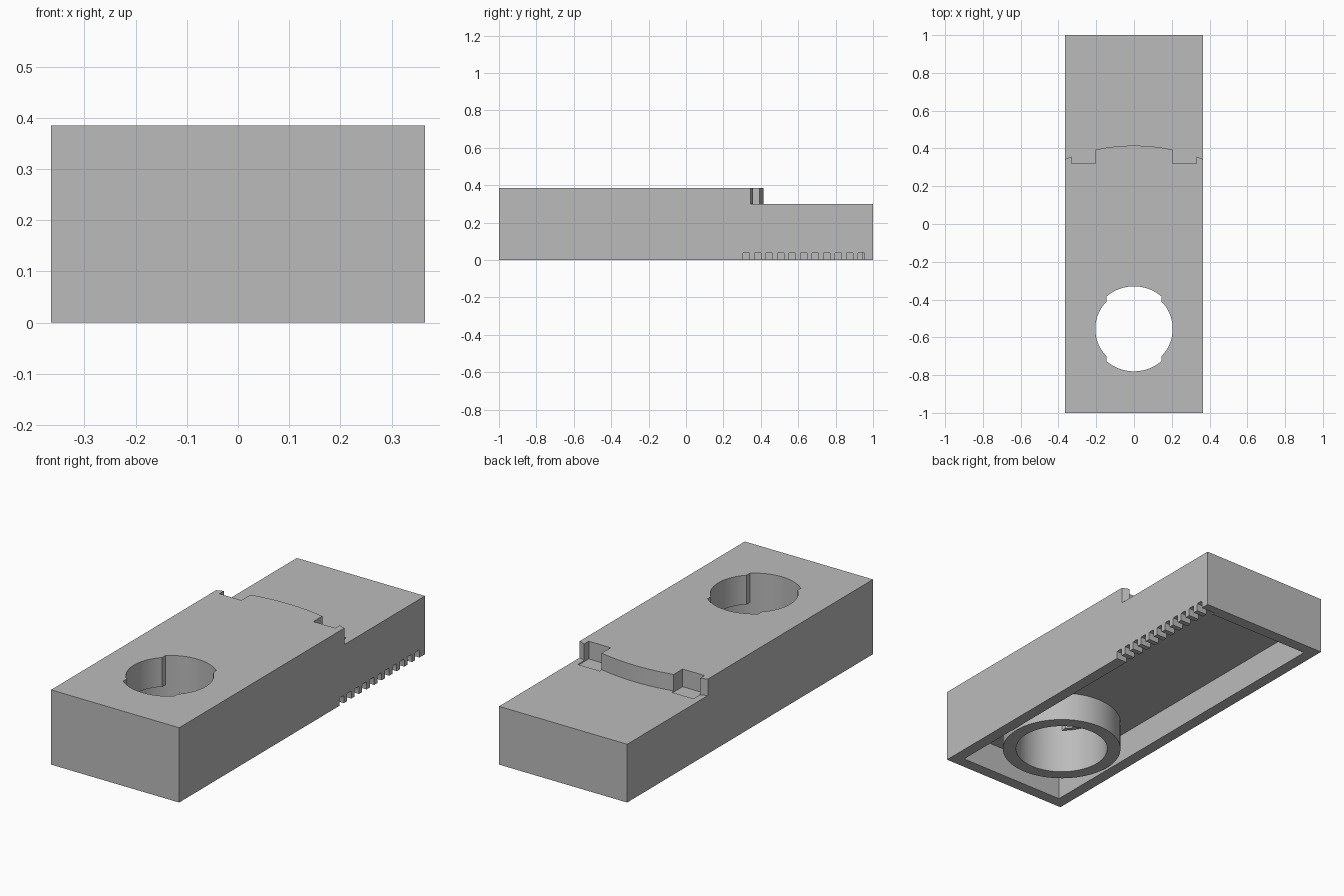
import bpy, bmesh
from math import pi, cos, sin, acos, asin, radians

if "Cube" in bpy.data.objects:
    bpy.data.objects.remove(bpy.data.objects["Cube"], do_unlink=True)

W, WALL = 0.365, 0.06            # half width, shell thickness
TOP, LOW, CEIL = 0.385, 0.30, 0.15
HOLE_Y, LIP_Z = -0.555, 0.235    # bore centre, underside of the lip
R_OUT, R_BORE, R_LIP, NOTCH = 0.29, 0.225, 0.205, 0.145
R_STEP = 0.97                    # step arc is concentric with the bore


def prism(name, outline, z0, z1):
    bm = bmesh.new()
    face = bm.faces.new([bm.verts.new((x, y, z0)) for x, y in outline])
    ext = bmesh.ops.extrude_face_region(bm, geom=[face])
    verts = [g for g in ext["geom"] if isinstance(g, bmesh.types.BMVert)]
    bmesh.ops.translate(bm, vec=(0, 0, z1 - z0), verts=verts)
    bmesh.ops.recalc_face_normals(bm, faces=bm.faces)
    mesh = bpy.data.meshes.new(name)
    bm.to_mesh(mesh)
    bm.free()
    obj = bpy.data.objects.new(name, mesh)
    bpy.context.scene.collection.objects.link(obj)
    return obj


def rect(x0, x1, y0, y1):
    return [(x0, y0), (x1, y0), (x1, y1), (x0, y1)]


def arc(r, a0, a1, n):
    return [(r * cos(a0 + (a1 - a0) * i / n), HOLE_Y + r * sin(a0 + (a1 - a0) * i / n))
            for i in range(n + 1)]


def circle(r):
    return arc(r, 0, 2 * pi, 96)[:-1]


def cut(target, cutter):
    mod = target.modifiers.new("cut", "BOOLEAN")
    mod.operation, mod.solver, mod.object = "DIFFERENCE", "EXACT", cutter
    bpy.context.view_layer.objects.active = target
    bpy.ops.object.modifier_apply(modifier=mod.name)
    bpy.data.objects.remove(cutter, do_unlink=True)


# Solid block
body = prism("housing", rect(-W, W, -1, 1), 0, TOP)

# Hollow underside, leaving a round collar standing
cavity = prism("cavity_cutter", rect(-W + WALL, W - WALL, -1 + WALL, 1 - WALL), -0.1, CEIL)
cut(cavity, prism("collar_keep", circle(R_OUT), -0.2, CEIL + 0.1))
cut(body, cavity)

# Wide bore below, narrower lip with two rounded notches above
cut(body, prism("bore_cutter", circle(R_BORE), -0.1, LIP_Z))
cut(body, prism("lip_cutter", circle(R_LIP), LIP_Z - 0.05, TOP + 0.1))
a = acos(NOTCH / R_BORE)
notches = arc(R_BORE, a, pi - a, 32) + arc(R_BORE, pi + a, 2 * pi - a, 32)
cut(body, prism("notch_cutter", notches, LIP_Z - 0.04, TOP + 0.1))

# Lowered rear deck with a curved step
s = asin((W + 0.02) / R_STEP)
step = arc(R_STEP, pi / 2 - s, pi / 2 + s, 32) + [(-W - 0.02, 1.1), (W + 0.02, 1.1)]
cut(body, prism("step_cutter", step, LOW, TOP + 0.1))

# Square pockets at both ends of the step
for side in (-1, 1):
    x0, x1 = sorted((side * 0.205, side * 0.33))
    cut(body, prism("pocket_cutter", rect(x0, x1, 0.32, 0.41), LOW - 0.006, TOP + 0.1))

# Row of slots through the lower edge of the left wall
for i in range(11):
    y = 0.305 + i * 0.0615
    slot = prism("slot_cutter", rect(W - WALL - 0.02, W + 0.05, y, y + 0.035), -0.05, 0.04)
    bm = bmesh.new()
    bm.from_mesh(slot.data)
    edges = [e for e in bm.edges if all(v.co.z > 0 for v in e.verts)
             and abs(e.verts[0].co.y - e.verts[1].co.y) < 0.001]
    bmesh.ops.bevel(bm, geom=edges, offset=0.006, segments=2, affect="EDGES", profile=0.5)
    bm.to_mesh(slot.data)
    bm.free()
    cut(body, slot)

# Material and shading
grey = bpy.data.materials.new("plain grey")
grey.use_nodes = True
color = (0.5, 0.5, 0.5, 1)
grey.diffuse_color = color
grey.node_tree.nodes["Principled BSDF"].inputs["Base Color"].default_value = color
body.data.materials.clear()
body.data.materials.append(grey)
for p in body.data.polygons:
    p.material_index = 0
bpy.ops.object.select_all(action="DESELECT")
body.select_set(True)
bpy.context.view_layer.objects.active = body
bpy.ops.object.shade_smooth_by_angle(angle=radians(30))
